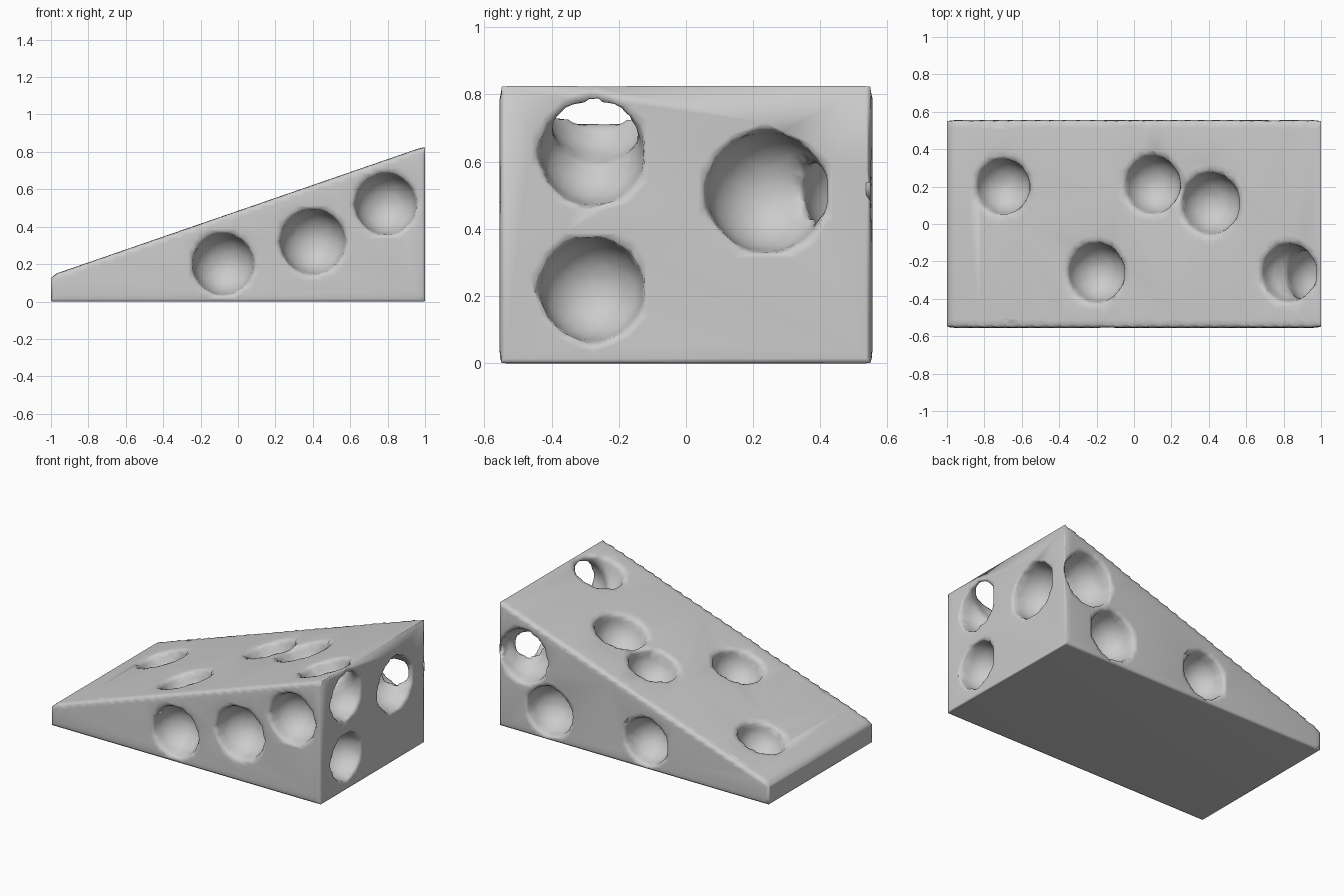
import bpy, bmesh

if "Cube" in bpy.data.objects:
    bpy.data.objects.remove(bpy.data.objects["Cube"])

HALF_Y = 0.555


def top_z(x):
    return 0.485 + 0.345 * x


# Solid wedge: side profile extruded across y
profile = [(-1, 0), (1, 0), (1, top_z(1)), (-1, top_z(-1))]
bm = bmesh.new()
face = bm.faces.new([bm.verts.new((x, -HALF_Y, z)) for x, z in profile])
ext = bmesh.ops.extrude_face_region(bm, geom=[face])
verts = [v for v in ext["geom"] if isinstance(v, bmesh.types.BMVert)]
bmesh.ops.translate(bm, vec=(0, 2 * HALF_Y, 0), verts=verts)
bmesh.ops.recalc_face_normals(bm, faces=bm.faces)
mesh = bpy.data.meshes.new("cheese_wedge")
bm.to_mesh(mesh)
bm.free()
wedge = bpy.data.objects.new("cheese_wedge", mesh)
bpy.context.collection.objects.link(wedge)

# Bubble holes grouped by the face they open on
front = [(-0.08, 0.20, 0.165), (0.40, 0.32, 0.175), (0.79, 0.52, 0.165)]
back = [(-0.09, 0.18, 0.155), (0.63, 0.19, 0.165), (0.82, 0.51, 0.175)]
right = [(-0.28, 0.22, 0.155), (-0.28, 0.625, 0.155), (0.24, 0.51, 0.18)]
top = [(-0.70, 0.20, 0.15), (0.10, 0.21, 0.155), (0.41, 0.11, 0.165),
       (-0.20, -0.26, 0.16), (0.83, -0.26, 0.155)]
holes = [((x, -0.535, z), r) for x, z, r in front]
holes += [((x, 0.525, z), r) for x, z, r in back]
holes += [((0.97, y, z), r) for y, z, r in right]
holes += [((x, y, top_z(x) - 0.02), r) for x, y, r in top]

cutters = []
for loc, r in holes:
    bpy.ops.mesh.primitive_ico_sphere_add(subdivisions=3, radius=r, location=loc)
    cutter = bpy.context.object
    cutter.name = "hole_cutter"
    cutter.hide_render = True
    cutters.append(cutter)
    mod = wedge.modifiers.new("hole", 'BOOLEAN')
    mod.operation = 'DIFFERENCE'
    mod.solver = 'EXACT'
    mod.object = cutter

# Soft, slightly irregular surface
remesh = wedge.modifiers.new("remesh", 'REMESH')
remesh.mode = 'VOXEL'
remesh.voxel_size = 0.025
remesh.use_smooth_shade = True
soften = wedge.modifiers.new("soften", 'SMOOTH')
soften.factor = 0.5
soften.iterations = 2
thin = wedge.modifiers.new("simplify", 'DECIMATE')
thin.ratio = 0.25

# Bake the result, then drop the cutters
deps = bpy.context.evaluated_depsgraph_get()
baked = bpy.data.meshes.new_from_object(wedge.evaluated_get(deps))
wedge.modifiers.clear()
wedge.data = baked
for cutter in cutters:
    bpy.data.objects.remove(cutter)
baked.polygons.foreach_set("use_smooth", [True] * len(baked.polygons))
baked.update()
